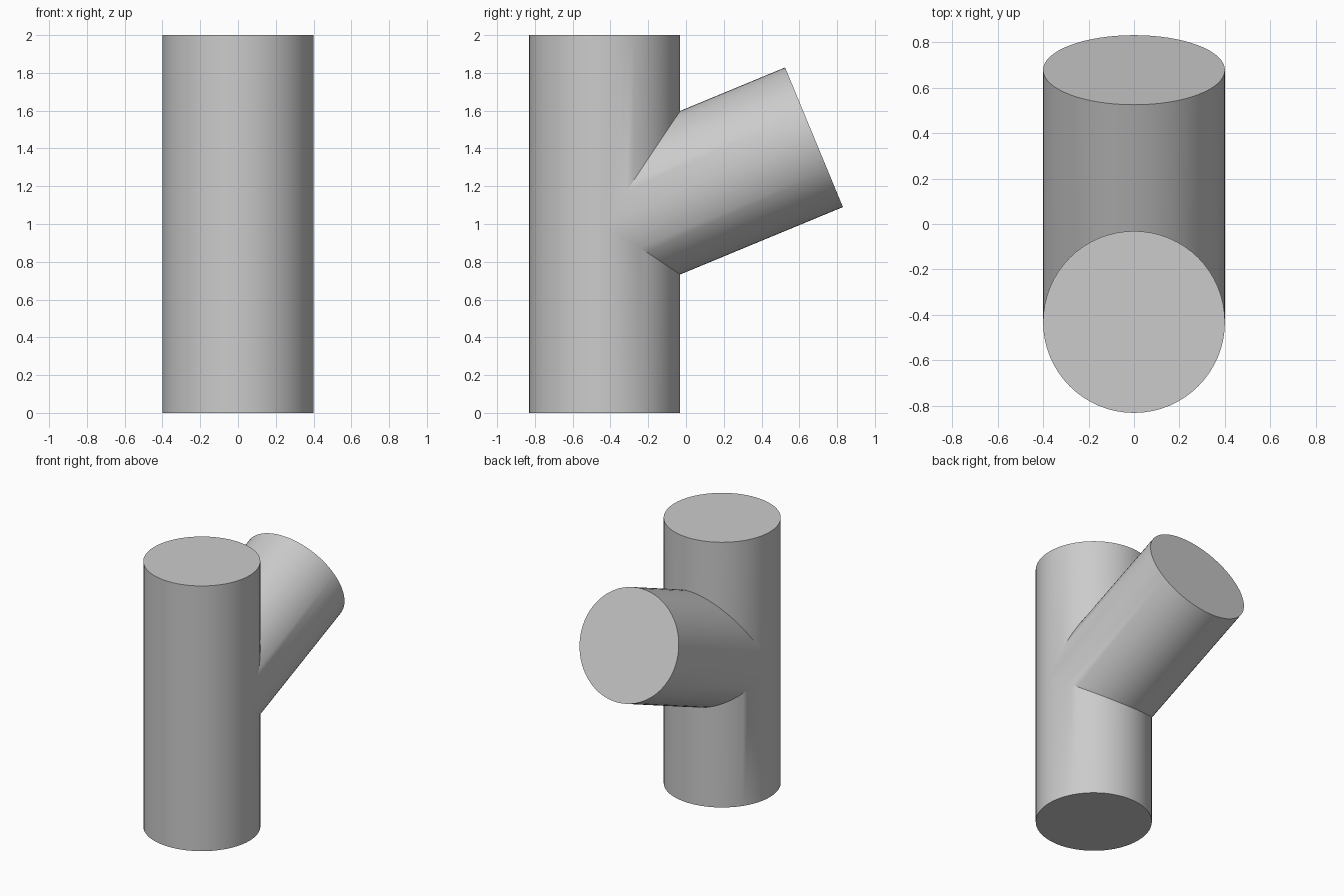
import bpy, bmesh
from math import sin, cos, pi, radians

cube = bpy.data.objects.get("Cube")
if cube:
    bpy.data.objects.remove(cube, do_unlink=True)

R, HEIGHT, JOINT_Z = 0.4, 2.0, 1.0      # pipe radius, trunk height, axis crossing
LENGTH, TILT = 1.2, radians(22.5)       # branch length and rise
OFFSET = -0.431                         # trunk axis in y
N = 64
HALF = N // 2

grey = bpy.data.materials.new("plain grey")
grey.use_nodes = True
colour = (0.6, 0.6, 0.6, 1)
grey.diffuse_color = colour
grey.node_tree.nodes["Principled BSDF"].inputs["Base Color"].default_value = colour

bm = bmesh.new()


def branch_vert(angle, s):
    """Vertex on the branch at distance s along its axis."""
    n = R * sin(angle)
    return bm.verts.new((R * cos(angle), OFFSET + s * cos(TILT) - n * sin(TILT),
                         JOINT_Z + s * sin(TILT) + n * cos(TILT)))


def seam_distance(angle):
    """Distance along the branch axis where it leaves the trunk surface."""
    return R * (abs(sin(angle)) + sin(angle) * sin(TILT)) / cos(TILT)


def trunk_ring(z):
    return [bm.verts.new((R * cos(a), OFFSET + R * sin(a), z)) for a in angles]


angles = [2 * pi * i / N for i in range(N)]
bottom, top = trunk_ring(0), trunk_ring(HEIGHT)
seam = [branch_vert(a, seam_distance(a)) for a in angles]
mouth = [branch_vert(a, LENGTH) for a in angles]

# End caps
for ring in (bottom, top, mouth):
    bm.faces.new(ring)

for i in range(N):
    j = (i + 1) % N
    # Branch wall, mitred to the trunk
    bm.faces.new((seam[i], seam[j], mouth[j], mouth[i]))
    if i < HALF:
        # Trunk wall above and below the branch
        bm.faces.new((seam[i], seam[j], top[j], top[i]))
        bm.faces.new((bottom[i], bottom[j], seam[-j], seam[-i]))
    else:
        # Plain front of the trunk, meeting the seam's end points at the sides
        face = [bottom[i], bottom[j], top[j], top[i]]
        if j == 0:
            face.insert(2, seam[0])
        if i == HALF:
            face.append(seam[HALF])
        bm.faces.new(face)

bmesh.ops.recalc_face_normals(bm, faces=bm.faces)
mesh = bpy.data.meshes.new("branched_pipe")
bm.to_mesh(mesh)
bm.free()
mesh.materials.append(grey)

pipe = bpy.data.objects.new("branched_pipe", mesh)
bpy.context.collection.objects.link(pipe)
bpy.context.view_layer.objects.active = pipe
pipe.select_set(True)
bpy.ops.object.shade_smooth_by_angle(angle=radians(30))
